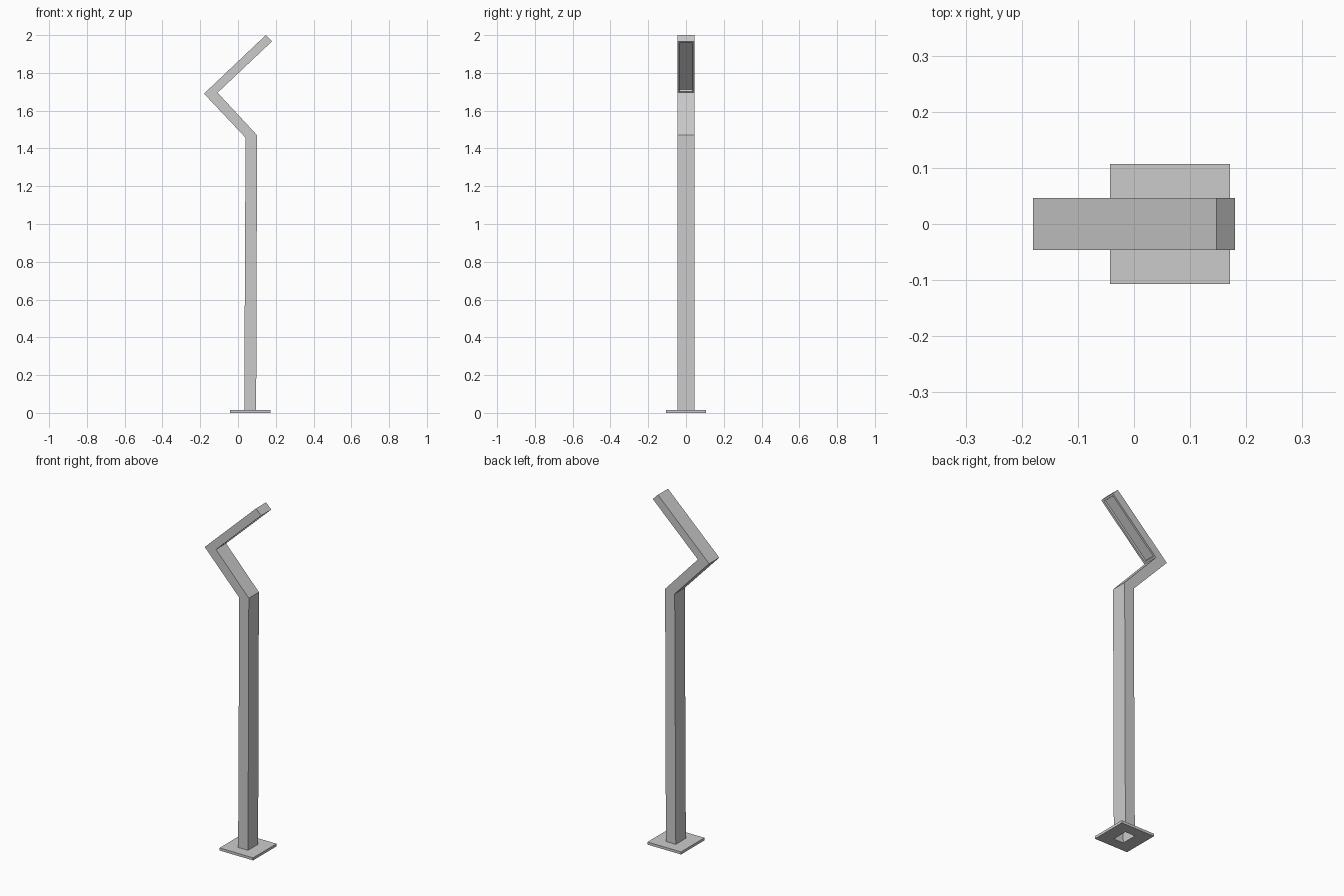
import bpy, bmesh

if "Cube" in bpy.data.objects:
    bpy.data.objects.remove(bpy.data.objects["Cube"])


def finish(bm, name):
    bmesh.ops.recalc_face_normals(bm, faces=bm.faces[:])
    mesh = bpy.data.meshes.new(name)
    bm.to_mesh(mesh)
    bm.free()
    obj = bpy.data.objects.new(name, mesh)
    bpy.context.collection.objects.link(obj)
    return obj


def rect_loop(bm, left, right, half):
    pts = ((left, -half), (right, -half), (right, half), (left, half))
    return [bm.verts.new((p[0], y, p[1])) for p, y in pts]


def bridge(bm, a, b):
    return [bm.faces.new((a[i], a[(i + 1) % 4], b[(i + 1) % 4], b[i])) for i in range(4)]


# Bent hollow post, open at the foot, with left/right (x, z) mitred sections
sections = [((0.033, 0.0), (0.096, 0.0)),
            ((0.04, 1.457), (0.101, 1.47)),
            ((-0.18, 1.69), (-0.108, 1.695)),
            ((0.147, 2.0), (0.18, 1.967))]
bm = bmesh.new()
loops = [rect_loop(bm, l, r, 0.046) for l, r in sections]
for a, b in zip(loops, loops[1:]):
    sides = bridge(bm, a, b)
bm.faces.new(loops[-1])
under = sides[1]
bmesh.ops.recalc_face_normals(bm, faces=bm.faces[:])
if under.normal.z > 0:
    bmesh.ops.reverse_faces(bm, faces=bm.faces[:])

# Recessed light panel on the underside of the head
bmesh.ops.inset_individual(bm, faces=[under], thickness=0.016, depth=0.0)
bmesh.ops.inset_individual(bm, faces=[under], thickness=0.002, depth=-0.012)
finish(bm, "lamp_post")

# Base plate with an opening that meets the hollow post
bm = bmesh.new()
outer, inner = [], []
for z in (0.0, 0.015):
    outer.append(rect_loop(bm, (-0.043, z), (0.171, z), 0.1065))
    inner.append(rect_loop(bm, (0.033, z), (0.096, z), 0.046))
bridge(bm, outer[0], outer[1])
for o, i in zip(outer, inner):
    bridge(bm, o, i)
finish(bm, "base_plate")
